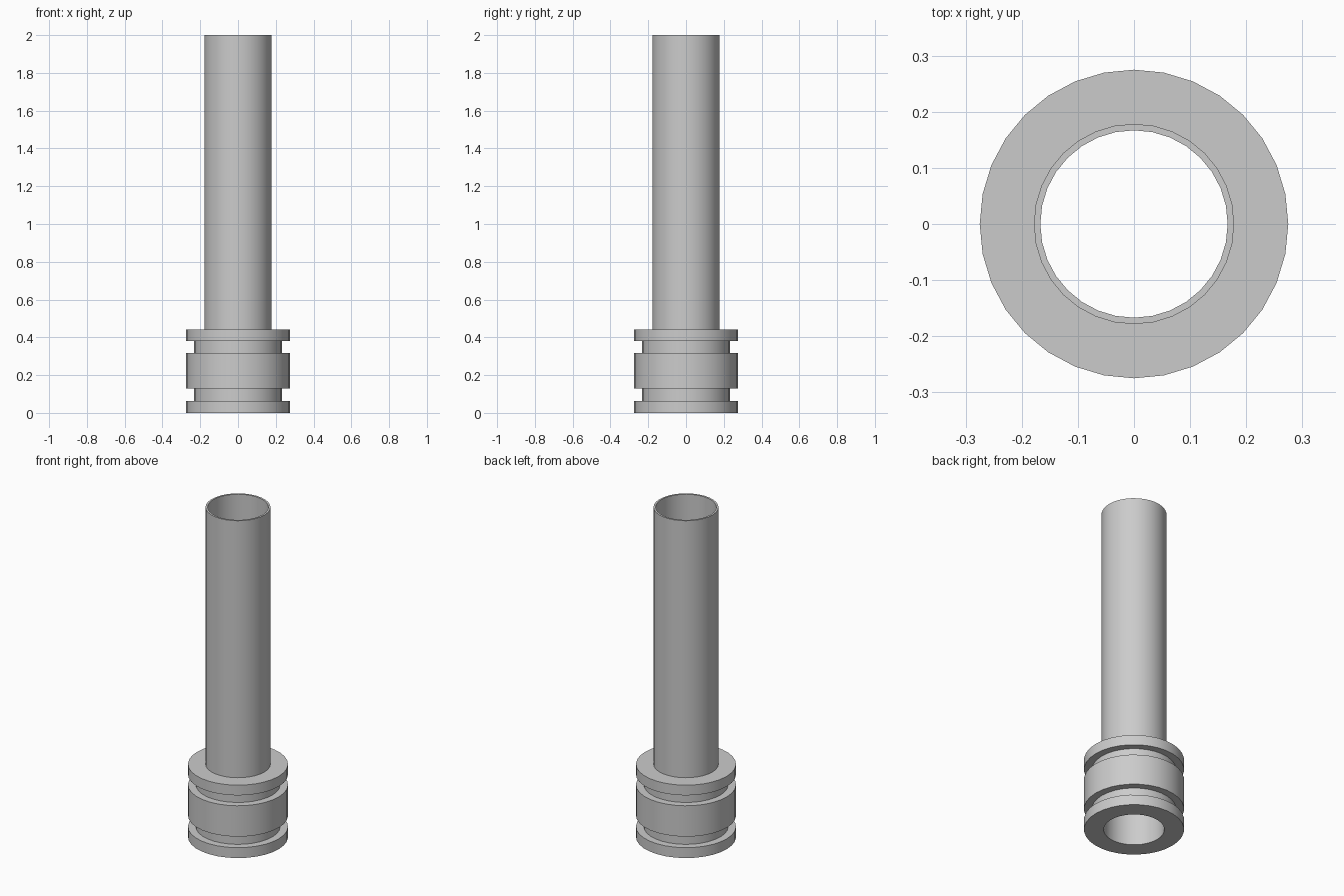
import bpy, bmesh, math

cube = bpy.data.objects.get("Cube")
if cube:
    bpy.data.objects.remove(cube, do_unlink=True)

SIDES = 32
BORE, TUBE, GROOVE, FLANGE = 0.167, 0.1785, 0.232, 0.275

# Single plain grey material
grey = bpy.data.materials.new("light_grey")
grey.use_nodes = True
colour = (0.6, 0.6, 0.6, 1.0)
grey.diffuse_color = colour
grey.node_tree.nodes["Principled BSDF"].inputs["Base Color"].default_value = colour


def lathe(name, profile, material):
    """Spin a closed (radius, height) outline around the z axis."""
    bm = bmesh.new()
    verts = [bm.verts.new((r, 0, z)) for r, z in profile]
    edges = [bm.edges.new((v, verts[(i + 1) % len(verts)])) for i, v in enumerate(verts)]
    bmesh.ops.spin(bm, geom=verts + edges, cent=(0, 0, 0), axis=(0, 0, 1),
                   angle=math.tau, steps=SIDES, use_merge=False)
    bmesh.ops.remove_doubles(bm, verts=bm.verts, dist=0.0005)
    bmesh.ops.recalc_face_normals(bm, faces=bm.faces)
    mesh = bpy.data.meshes.new(name)
    bm.to_mesh(mesh)
    bm.free()
    mesh.materials.append(material)
    obj = bpy.data.objects.new(name, mesh)
    bpy.context.collection.objects.link(obj)
    bpy.ops.object.select_all(action="DESELECT")
    obj.select_set(True)
    bpy.context.view_layer.objects.active = obj
    bpy.ops.object.shade_smooth_by_angle(angle=math.radians(30))
    return obj


# Collar bands from the bottom up: radius and top height
bands = [(FLANGE, 0.063), (GROOVE, 0.13), (FLANGE, 0.317),
         (GROOVE, 0.38), (FLANGE, 0.442), (TUBE, 2.0)]

# Straight bore, stepped collar with two grooves, long thin tube
outline = [(BORE, 0.0)]
bottom = 0.0
for radius, top in bands:
    outline += [(radius, bottom), (radius, top)]
    bottom = top
outline.append((BORE, bottom))

lathe("grooved_collar_tube", outline, grey)
